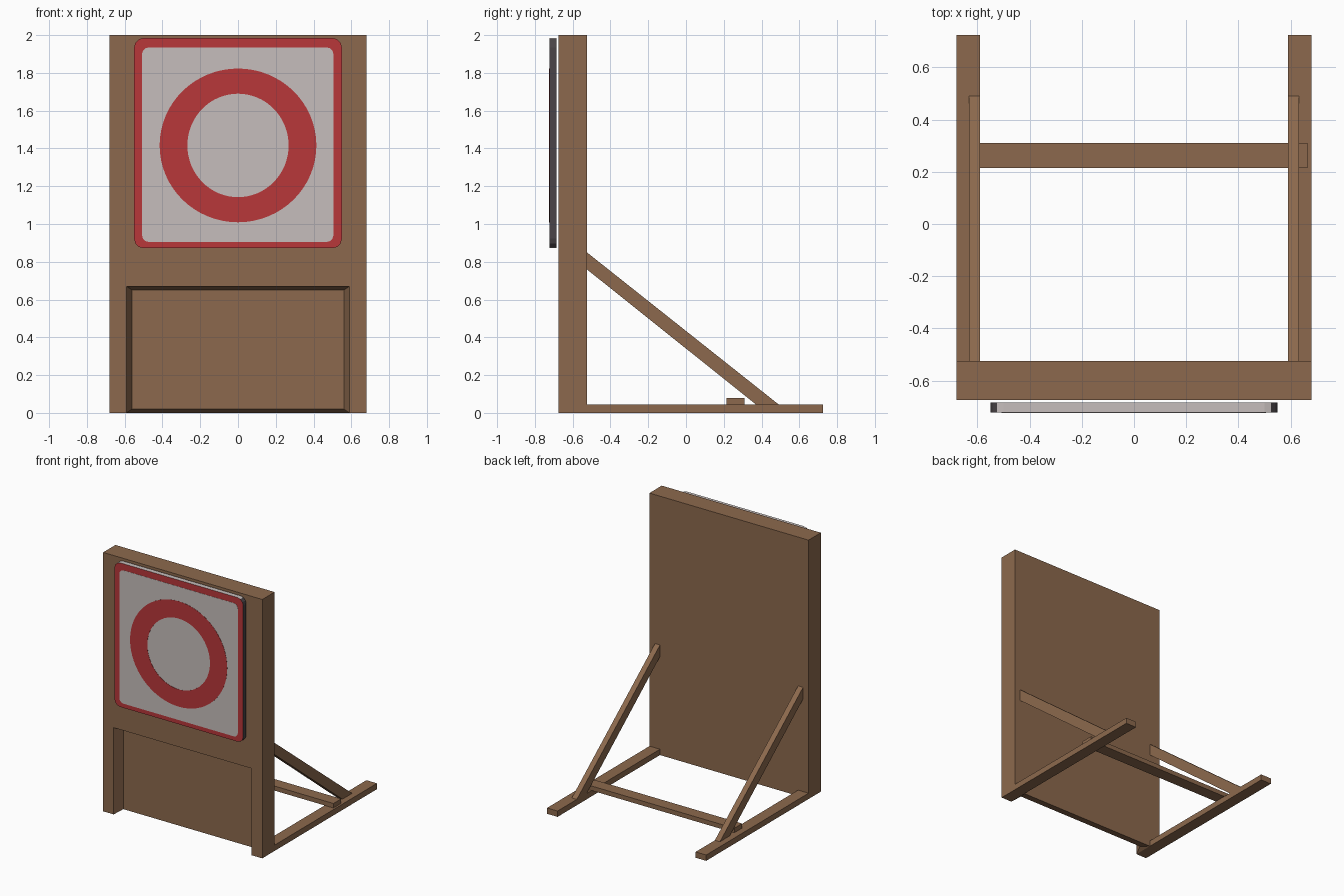
import bpy, bmesh, math

if "Cube" in bpy.data.objects:
    bpy.data.objects.remove(bpy.data.objects["Cube"])


def material(name, rgb):
    m = bpy.data.materials.new(name)
    m.diffuse_color = (*rgb, 1)
    m.use_nodes = True
    m.node_tree.nodes["Principled BSDF"].inputs["Base Color"].default_value = m.diffuse_color
    return m


WOOD = material("brown wood", (0.262, 0.141, 0.074))
RED = material("sign red", (0.485, 0.038, 0.042))
PALE = material("pale grey", (0.565, 0.515, 0.503))
DARK = material("dark grey metal", (0.069, 0.060, 0.065))


def mesh_object(name, verts, faces, mats):
    me = bpy.data.meshes.new(name)
    me.from_pydata(verts, [], faces)
    bm = bmesh.new()
    bm.from_mesh(me)
    bmesh.ops.recalc_face_normals(bm, faces=bm.faces)
    bm.to_mesh(me)
    bm.free()
    for m in mats:
        me.materials.append(m)
    ob = bpy.data.objects.new(name, me)
    bpy.context.collection.objects.link(ob)
    return ob


def prism(name, loop, axis, a, b, mats):
    """Extrude a 2D loop along x (loop = y,z) or y (loop = x,z)."""
    n = len(loop)
    place = (lambda p, d: (d, *p)) if axis == 'x' else (lambda p, d: (p[0], d, p[1]))
    verts = [place(p, a) for p in loop] + [place(p, b) for p in loop]
    faces = [tuple(range(n)), tuple(range(n, 2 * n))]
    faces += [(i, (i + 1) % n, n + (i + 1) % n, n + i) for i in range(n)]
    return mesh_object(name, verts, faces, mats)


def box(name, x0, x1, y0, y1, z0, z1):
    return prism(name, [(y0, z0), (y1, z0), (y1, z1), (y0, z1)], 'x', x0, x1, [WOOD])


def rounded(x0, x1, z0, z1, r, seg=3):
    pts = []
    for k, (cx, cz) in enumerate([(x1 - r, z1 - r), (x0 + r, z1 - r), (x0 + r, z0 + r), (x1 - r, z0 + r)]):
        for i in range(seg + 1):
            t = math.pi / 2 * (k + i / seg)
            pts.append((cx + r * math.cos(t), cz + r * math.sin(t)))
    return pts


# Upright board with a tapered recess open at the bottom
F, P, B = -0.675, -0.60, -0.525
front = [(-.68, 0), (-.68, 2), (.68, 2), (.68, 0), (.59, 0), (.59, .67), (-.59, .67), (-.59, 0)]
panel = [(-.56, .02), (-.56, .65), (.56, .65), (.56, .02)]
back = [(-.68, 0), (-.68, 2), (.68, 2), (.68, 0), (.59, 0), (-.59, 0)]
verts = [(x, y, z) for loop, y in ((front, F), (panel, P), (back, B)) for x, z in loop]
faces = [tuple(range(8)), (8, 9, 10, 11), tuple(range(12, 18)),
         (7, 6, 9, 8), (6, 5, 10, 9), (5, 4, 11, 10),
         (0, 1, 13, 12), (1, 2, 14, 13), (2, 3, 15, 14),
         (8, 11, 16, 17), (0, 7, 17, 12), (7, 8, 17), (3, 4, 16, 15), (4, 11, 16)]
mesh_object("upright_board", verts, faces, [WOOD])

# Sign plate: red front, dark back and sides, pale top and bottom edges
sign = prism("sign_plate", rounded(-.55, .55, .872, 1.985, .05), 'y', -.722, -.685, [DARK, RED, PALE])
for p in sign.data.polygons:
    if p.normal.y < -0.5:
        p.material_index = 1
    elif abs(p.normal.z) > 0.95:
        p.material_index = 2

# Pale field inside the red border
prism("sign_field", rounded(-.508, .505, .905, 1.935, .035), 'y', -.7235, -.7215, [PALE])

# Red ring
N = 64
ring = []
for rx, rz, y in ((.415, .407, -.725), (.268, .274, -.725), (.268, .274, -.723), (.415, .407, -.723)):
    ring += [(rx * math.cos(2 * math.pi * i / N), y, 1.416 + rz * math.sin(2 * math.pi * i / N)) for i in range(N)]
quads = [(k * N + i, k * N + (i + 1) % N, (k + 1) % 4 * N + (i + 1) % N, (k + 1) % 4 * N + i)
         for k in range(4) for i in range(N)]
mesh_object("red_ring", ring, quads, [RED])

# Floor runners and sloping braces on both sides
for side, s in (("left", -1), ("right", 1)):
    box(side + "_runner", *sorted((s * .59, s * .68)), B, .725, 0, .045)
    prism(side + "_brace", [(B, .76), (B, .85), (.49, .045), (.37, .045)], 'x',
          *sorted((s * .59, s * .633)), [WOOD])

# Cross bar lying on the runners
box("cross_bar", -.63, .665, .215, .31, .045, .08)
